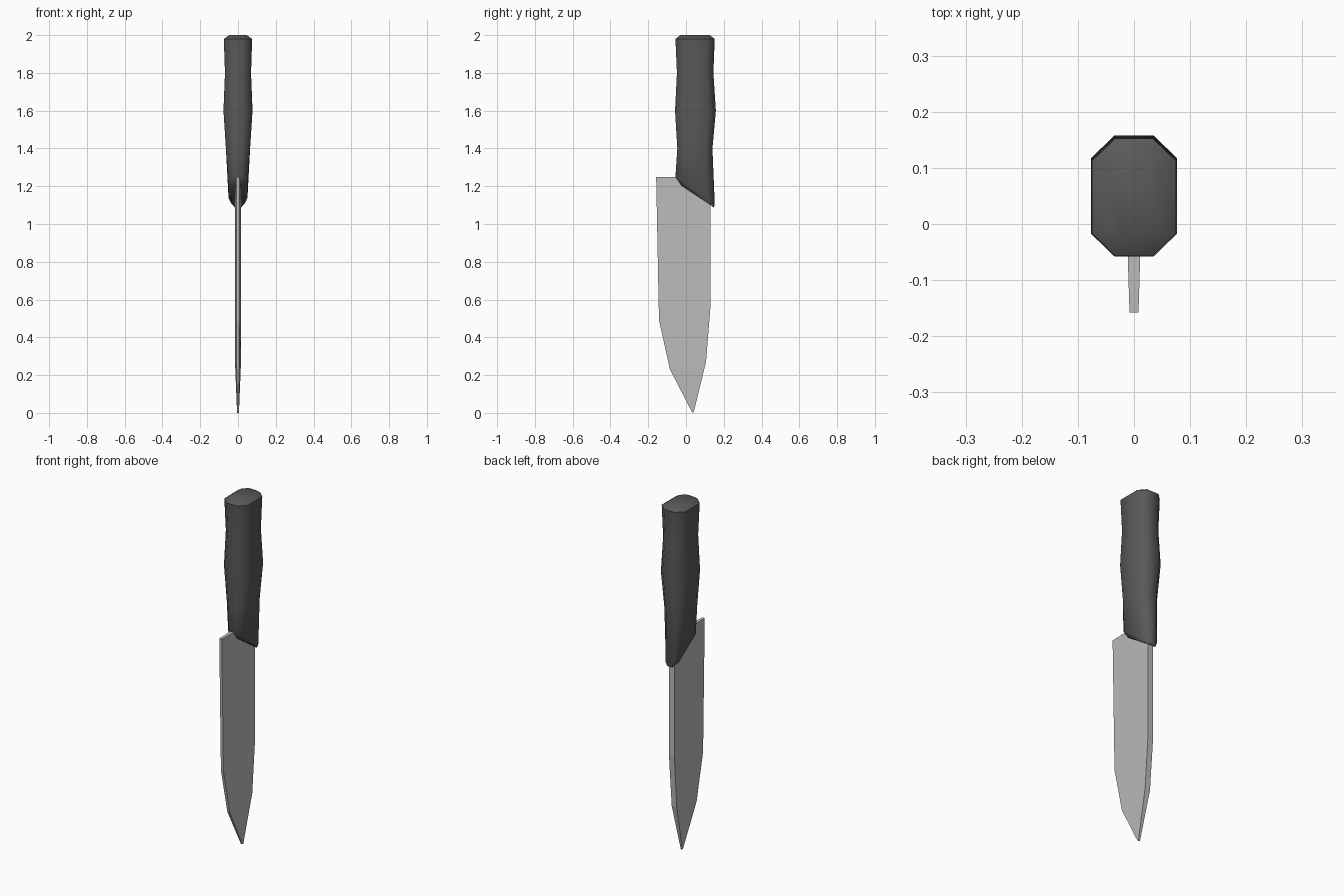
import bpy, bmesh, math

if "Cube" in bpy.data.objects:
    bpy.data.objects.remove(bpy.data.objects["Cube"])


def material(name, value):
    m = bpy.data.materials.new(name)
    m.diffuse_color = (value, value, value, 1)
    m.use_nodes = True
    m.node_tree.nodes["Principled BSDF"].inputs["Base Color"].default_value = m.diffuse_color
    return m


def loft(name, rings, mat):
    """Skin a list of equal-length vertex rings and cap both ends."""
    bm = bmesh.new()
    rows = [[bm.verts.new(p) for p in r] for r in rings]
    n = len(rows[0])
    for a, b in zip(rows, rows[1:]):
        for i in range(n):
            j = (i + 1) % n
            bm.faces.new((a[i], a[j], b[j], b[i]))
    bm.faces.new(rows[0])
    bm.faces.new(rows[-1])
    bmesh.ops.recalc_face_normals(bm, faces=bm.faces[:])
    me = bpy.data.meshes.new(name)
    bm.to_mesh(me)
    bm.free()
    me.materials.append(mat)
    ob = bpy.data.objects.new(name, me)
    bpy.context.collection.objects.link(ob)
    return ob


# Blade: rows of (edge y, edge z, spine y, spine z), thicker toward the spine
rows = [(-0.158, 1.25, 0.13, 1.25, 0.008, 0.017),
        (-0.143, 0.49, 0.13, 0.57, 0.008, 0.017),
        (-0.085, 0.23, 0.106, 0.27, 0.008, 0.016),
        (0.032, 0.004, 0.04, 0.0, 0.004, 0.005)]
blade = loft("blade", [[(-te, ye, ze), (te, ye, ze), (ts, ys, zs), (-ts, ys, zs)]
                       for ye, ze, ys, zs, te, ts in rows],
             material("steel grey", 0.50))


# Handle: chamfered rectangular sections
def octagon(hx, y0, y1, z, slant=False):
    cx, cy = hx * 0.45, (y1 - y0) * 0.19
    pts = [(cx, y0), (hx, y0 + cy), (hx, y1 - cy), (cx, y1)]
    pts += [(-x, y) for x, y in reversed(pts)]
    return [(x, y, z - (y + 0.055) * 0.68 if slant else z) for x, y in pts]


sections = [(0.036, -0.025, 0.148, 1.225, True),   # rounded lower lip
            (0.050, -0.056, 0.152, 1.25, True),    # slanted rim
            (0.064, -0.046, 0.140, 1.40, False),
            (0.077, -0.058, 0.158, 1.60, False),   # palm swell
            (0.069, -0.048, 0.145, 1.80, False),
            (0.075, -0.056, 0.152, 1.98, False),
            (0.046, -0.030, 0.125, 2.00, False)]   # end cap
handle = loft("handle", [octagon(*s) for s in sections],
              material("dark grey grip", 0.10))
bpy.ops.object.select_all(action='DESELECT')
handle.select_set(True)
bpy.context.view_layer.objects.active = handle
bpy.ops.object.shade_smooth_by_angle(angle=math.radians(52))
